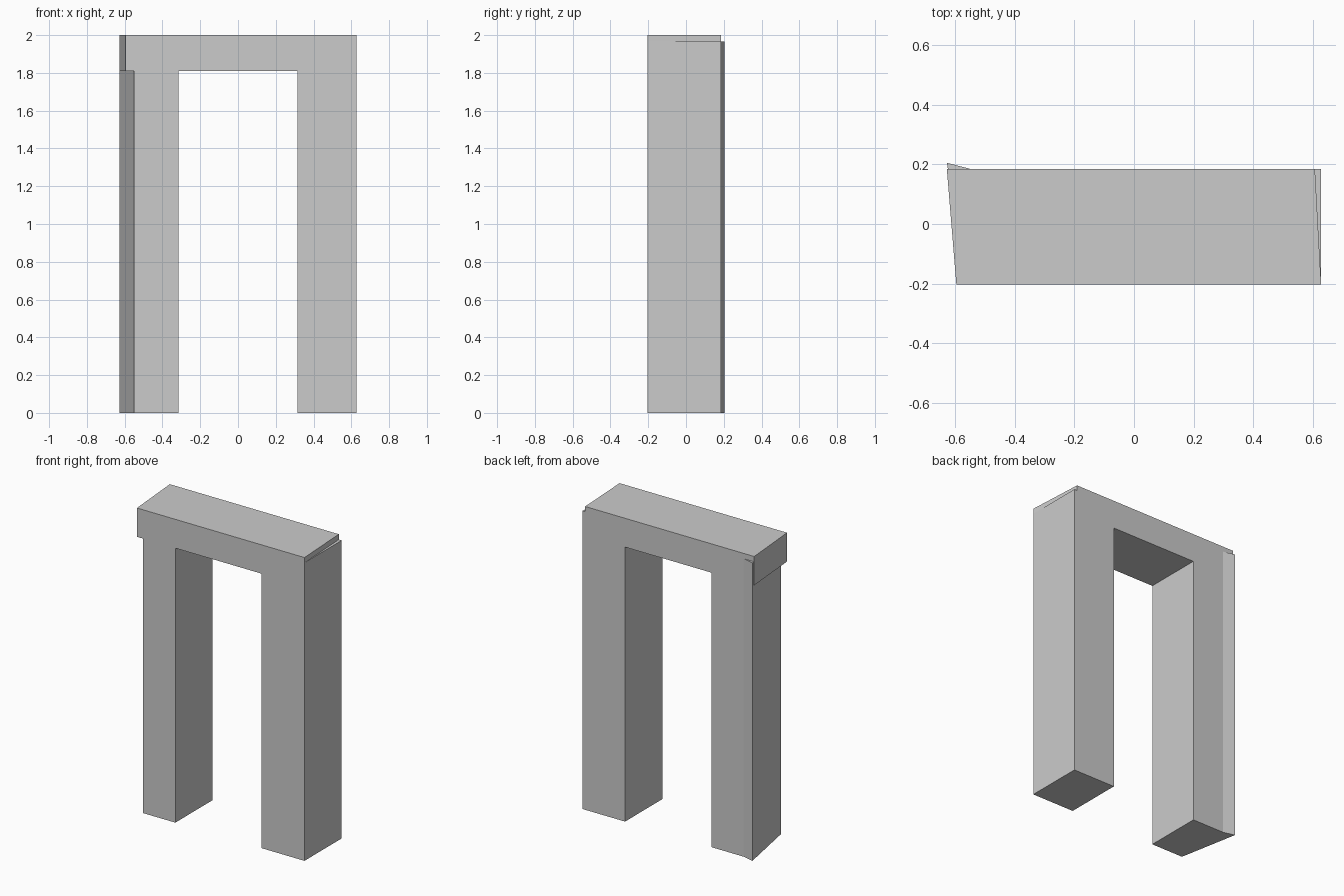
import bpy
import bmesh

cube = bpy.data.objects.get("Cube")
if cube:
    bpy.data.objects.remove(cube, do_unlink=True)

grey = bpy.data.materials.new("plain_grey")
grey.use_nodes = True
colour = (0.6, 0.6, 0.6, 1.0)
grey.diffuse_color = colour
grey.node_tree.nodes["Principled BSDF"].inputs["Base Color"].default_value = colour


def prism(name, footprint, bottom, top):
    """Extrude a flat footprint straight up into a solid block."""
    bm = bmesh.new()
    base = bm.faces.new([bm.verts.new((x, y, bottom)) for x, y in footprint])
    walls = bmesh.ops.extrude_face_region(bm, geom=[base], use_keep_orig=True)
    raised = [v for v in walls["geom"] if isinstance(v, bmesh.types.BMVert)]
    bmesh.ops.translate(bm, verts=raised, vec=(0, 0, top - bottom))
    bmesh.ops.recalc_face_normals(bm, faces=bm.faces)
    mesh = bpy.data.meshes.new(name)
    bm.to_mesh(mesh)
    bm.free()
    mesh.materials.append(grey)
    obj = bpy.data.objects.new(name, mesh)
    bpy.context.collection.objects.link(obj)
    return obj


FRONT, BACK = -0.203, 0.185
SIDE, INNER = 0.627, 0.315
LEG_TOP = 1.965

# Lintel with slightly skewed ends
prism("lintel",
      [(-0.595, FRONT), (SIDE, FRONT), (0.606, BACK), (-SIDE, BACK)],
      1.81, 2.0)

# Straight leg, standing just proud of the lintel's skewed end
prism("left_leg",
      [(INNER, FRONT), (SIDE, FRONT), (SIDE, BACK), (INNER, BACK)],
      0.0, LEG_TOP)

# Skewed leg with a flared back corner
prism("right_leg",
      [(-0.55, FRONT), (-INNER, FRONT), (-INNER, BACK),
       (-0.55, BACK), (-SIDE, 0.205)],
      0.0, LEG_TOP)
